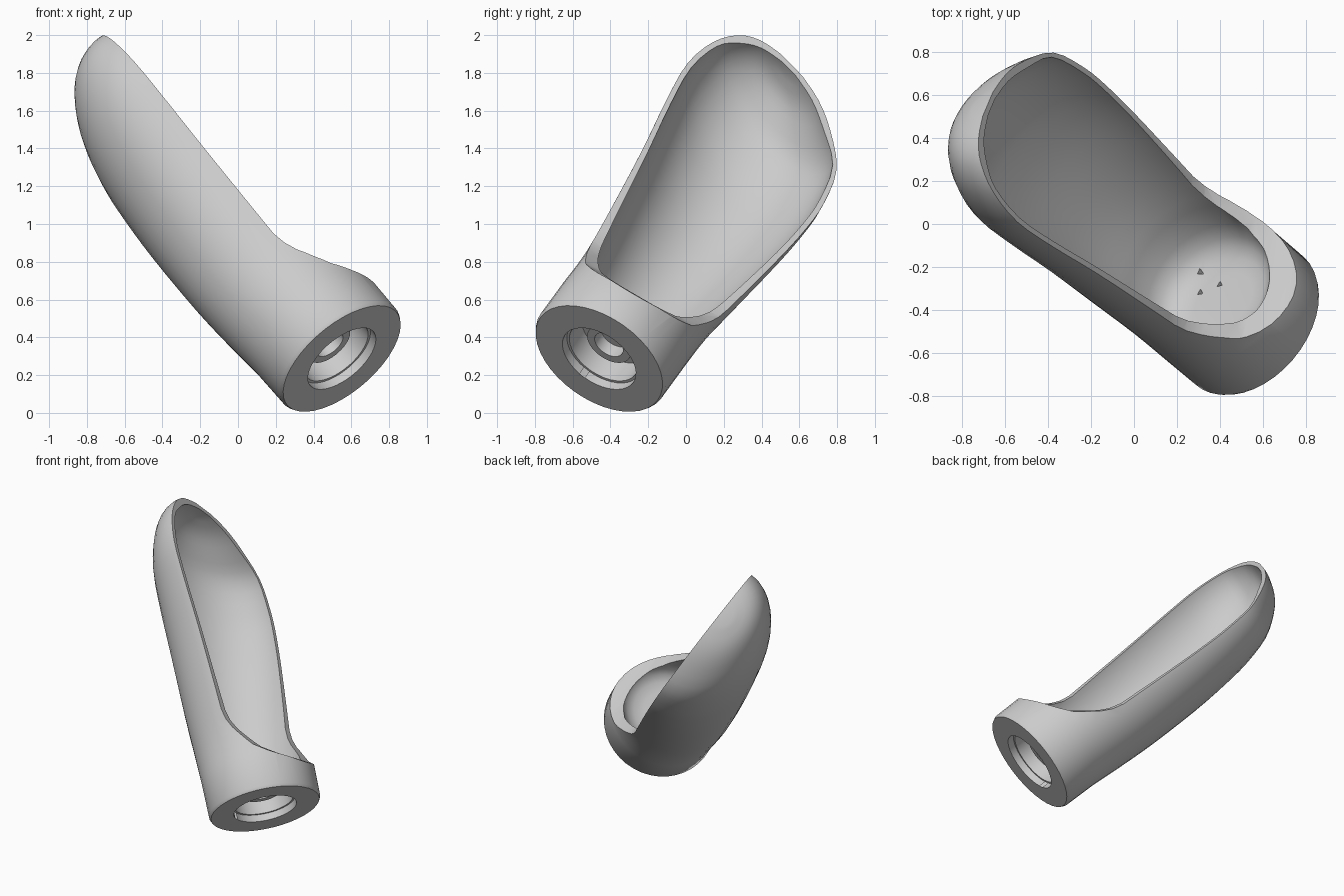
import bpy, bmesh, math
from mathutils import Matrix, Vector

cube = bpy.data.objects.get("Cube")
if cube:
    bpy.data.objects.remove(cube, do_unlink=True)

SIDES = 40

# One plain grey material
grey = bpy.data.materials.new("light grey")
grey.use_nodes = True
tone = (0.6, 0.6, 0.6, 1)
grey.diffuse_color = tone
grey.node_tree.nodes["Principled BSDF"].inputs["Base Color"].default_value = tone


def finish(name, bm):
    bmesh.ops.recalc_face_normals(bm, faces=bm.faces)
    mesh = bpy.data.meshes.new(name)
    bm.to_mesh(mesh)
    bm.free()
    mesh.materials.append(grey)
    obj = bpy.data.objects.new(name, mesh)
    bpy.context.collection.objects.link(obj)
    return obj


def refine(rows, steps=3):
    """Smooth a list of sections with a spline through them."""
    result = []
    for k in range(len(rows) - 1):
        before, a, b = rows[max(k - 1, 0)], rows[k], rows[k + 1]
        after = rows[min(k + 2, len(rows) - 1)]
        for step in range(steps):
            t = step / steps
            result.append([q + t / 2 * (r - p + t * (2 * p - 5 * q + 4 * r - s
                                                     + t * (3 * (q - r) + s - p)))
                           for p, q, r, s in zip(before, a, b, after)])
    return result + [rows[-1]]


def loft(name, rows):
    """Skin elliptical sections along local z; local x faces the opening."""
    bm = bmesh.new()
    rings = []
    for height, shear, side, width, depth, centre in rows:
        ring = []
        for i in range(SIDES):
            a = math.tau * i / SIDES
            y = side + width * math.sin(a)
            ring.append(bm.verts.new((centre + depth * math.cos(a), y, height - shear * y)))
        rings.append(ring)
    for low, high in zip(rings, rings[1:]):
        for i in range(SIDES):
            j = (i + 1) % SIDES
            bm.faces.new((low[i], low[j], high[j], high[i]))
    bm.faces.new(rings[0])
    bm.faces.new(rings[-1])
    return finish(name, bm)


def bore(name, radius, bottom, top, x=0, y=0, sides=SIDES):
    bm = bmesh.new()
    bmesh.ops.create_cone(bm, cap_ends=True, segments=sides, radius1=radius,
                          radius2=radius, depth=top - bottom,
                          matrix=Matrix.Translation((x, y, (bottom + top) / 2)))
    return finish(name, bm)


def carve(target, cutter):
    mod = target.modifiers.new("carve", 'BOOLEAN')
    mod.operation = 'DIFFERENCE'
    mod.solver = 'EXACT'
    mod.object = cutter
    graph = bpy.context.evaluated_depsgraph_get()
    mesh = bpy.data.meshes.new_from_object(target.evaluated_get(graph))
    target.modifiers.clear()
    target.data = mesh
    bpy.data.objects.remove(cutter, do_unlink=True)


# Outer body sections: height, shear, side offset, half width, depth, centre, wall
sections = [
    (.27, 0, .005, .39, .393, 0, .06),
    (.5, 0, .015, .391, .418, .01, .06),
    (.8, .05, .025, .422, .447, .03, .042),
    (1.2, .15, .03, .468, .46, .05, .032),
    (1.5, .25, .02, .503, .453, .06, .03),
    (1.73, .33, .01, .513, .427, .06, .03),
    (1.95, .33, .01, .465, .368, .06, .03),
    (2.1, .33, -.02, .345, .285, .06, .03),
    (2.18, .33, -.035, .22, .195, .06, .03),
    (2.215, .33, -.04, .08, .085, .06, .03),
]
collar = [(0, 0, 0, .38, .38, 0), (.02, 0, 0, .39, .39, 0)]
body = loft("scoop_body", collar + refine([row[:6] for row in sections]))

# Hollow inside, with a rounded cup floor
hollow = [(.225, 0, 0, .14, .16, 0), (.235, 0, 0, .21, .23, 0),
          (.26, 0, 0, .26, .28, 0), (.3, 0, .005, .29, .315, 0),
          (.37, 0, .01, .315, .34, 0)]
inner = []
for h, shear, side, width, depth, centre, wall in sections[1:]:
    tip_drop = wall if h > 2 else 0
    inner.append((h - tip_drop, shear, side, width - wall, depth - wall, centre))
carve(body, loft("hollow_cutter", hollow + refine(inner)))

# Long side opening with a curved lip above the collar
lip = [(.6, .13), (.4, .19), (.365, .22), (.32, .25), (.28, .28), (.215, .337),
       (.16, .42), (.11, .5), (.08, .57), (.065, .65), (.065, 3), (.6, 3)]
bm = bmesh.new()
face = bm.faces.new([bm.verts.new((x, -1, z)) for x, z in lip])
out = bmesh.ops.extrude_face_region(bm, geom=[face])
bmesh.ops.translate(bm, vec=(0, 2, 0),
                    verts=[v for v in out["geom"] if isinstance(v, bmesh.types.BMVert)])
carve(body, finish("opening_cutter", bm))

# Base recess with a ledge, and a short tube standing inside it
recess = bore("recess_cutter", .205, -.1, .19)
carve(recess, bore("tube_core", .13, .11, .3))
carve(body, recess)
carve(body, bore("ledge_cutter", .22, -.1, .05))
carve(body, bore("tube_hole_cutter", .085, .08, .185))

# Three tiny vents in the cup floor
for x, y in ((-.15, .18), (-.04, .096), (-.148, .078)):
    carve(body, bore("vent_cutter", .017, .17, .3, x, y, 3))

# Lean the part over its base centre
axis = Vector((-.573, .466, .672)).normalized()
side = Vector((.115, .862, -.509))
side = (side - axis * side.dot(axis)).normalized()
front = side.cross(axis)
lean = Matrix((front, side, axis)).transposed().to_4x4()
body.data.transform(Matrix.Translation((.55, -.46, .287)) @ lean)

bpy.ops.object.select_all(action='DESELECT')
body.select_set(True)
bpy.context.view_layer.objects.active = body
bpy.ops.object.shade_smooth_by_angle(angle=math.radians(35))
